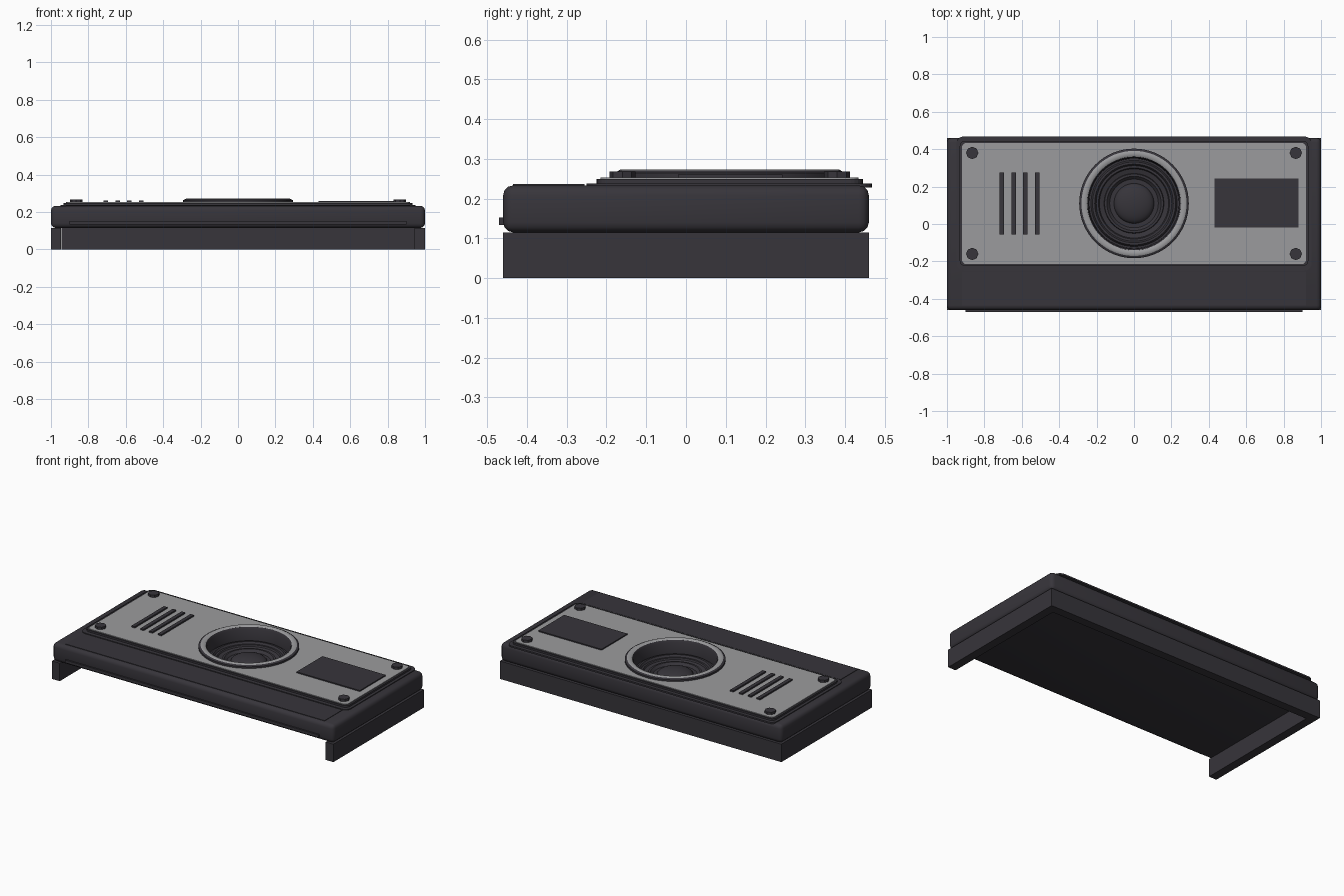
import bpy, bmesh, math
from mathutils import Matrix, Vector

cube = bpy.data.objects.get("Cube")
if cube:
    bpy.data.objects.remove(cube, do_unlink=True)


def material(name, rgb):
    m = bpy.data.materials.new(name)
    m.use_nodes = True
    m.diffuse_color = (*rgb, 1)
    bsdf = next(n for n in m.node_tree.nodes if n.type == 'BSDF_PRINCIPLED')
    bsdf.inputs["Base Color"].default_value = (*rgb, 1)
    bsdf.inputs["Roughness"].default_value = 0.6
    return m


DARK = material("charcoal", (0.038, 0.035, 0.043))
SILVER = material("brushed silver", (0.33, 0.33, 0.34))


def finish(bm, name, mat):
    bmesh.ops.recalc_face_normals(bm, faces=bm.faces)
    mesh = bpy.data.meshes.new(name)
    bm.to_mesh(mesh)
    bm.free()
    ob = bpy.data.objects.new(name, mesh)
    bpy.context.collection.objects.link(ob)
    mesh.materials.append(mat)
    return ob


def activate(ob):
    bpy.ops.object.select_all(action='DESELECT')
    ob.select_set(True)
    bpy.context.view_layer.objects.active = ob


def smooth(ob, angle=35):
    activate(ob)
    bpy.ops.object.shade_smooth_by_angle(angle=math.radians(angle))


def box(name, x, y, z, mat=DARK, bevel=0, segments=3):
    """Box from (min, max) ranges with optional rounded edges."""
    bm = bmesh.new()
    size = [b - a for a, b in (x, y, z)]
    mid = [(a + b) / 2 for a, b in (x, y, z)]
    bmesh.ops.create_cube(bm, size=1, matrix=Matrix.Translation(mid) @ Matrix.Diagonal((*size, 1)))
    if bevel:
        bmesh.ops.bevel(bm, geom=bm.edges[:], offset=bevel, segments=segments,
                        profile=0.5, affect='EDGES')
    ob = finish(bm, name, mat)
    if bevel:
        smooth(ob)
    return ob


def rounded_plate(name, half_x, y, z, radius, mat):
    """Flat plate with rounded corners."""
    bm = bmesh.new()
    steps = 5
    corners = [(half_x, y[1]), (-half_x, y[1]), (-half_x, y[0]), (half_x, y[0])]
    verts = []
    for i, (cx, cy) in enumerate(corners):
        ox = cx - math.copysign(radius, cx)
        oy = cy - radius if cy == y[1] else cy + radius
        for s in range(steps + 1):
            a = (i + s / steps) * math.pi / 2
            verts.append(bm.verts.new((ox + radius * math.cos(a), oy + radius * math.sin(a), z[0])))
    face = bm.faces.new(verts)
    top = bmesh.ops.extrude_face_region(bm, geom=[face])['geom']
    bmesh.ops.translate(bm, vec=(0, 0, z[1] - z[0]),
                        verts=[g for g in top if isinstance(g, bmesh.types.BMVert)])
    return finish(bm, name, mat)


def cylinder(name, centre, radius, z, sides, mat=DARK):
    bm = bmesh.new()
    bmesh.ops.create_cone(bm, cap_ends=True, segments=sides, radius1=radius, radius2=radius,
                          depth=z[1] - z[0],
                          matrix=Matrix.Translation((*centre, sum(z) / 2))
                          @ Matrix.Rotation(math.pi / 2, 4, 'Z'))
    return finish(bm, name, mat)


def lathe(name, centre, profile, mat):
    """Spin an (r, z) profile about a vertical axis."""
    bm = bmesh.new()
    verts = [bm.verts.new((r, 0, z)) for r, z in profile]
    edges = [bm.edges.new(pair) for pair in zip(verts, verts[1:])]
    bmesh.ops.spin(bm, geom=verts + edges, cent=(0, 0, 0), axis=(0, 0, 1),
                   angle=math.tau, steps=64)
    bmesh.ops.remove_doubles(bm, verts=bm.verts, dist=0.0001)
    bmesh.ops.translate(bm, vec=(*centre, 0), verts=bm.verts)
    ob = finish(bm, name, mat)
    # an open surface must face upwards
    up = sum(f.normal.z * f.area for f in ob.data.polygons)
    if up < 0:
        ob.data.flip_normals()
    smooth(ob)
    return ob


# Base skirt, open at the front
for side, name in ((1, "left_skirt"), (-1, "right_skirt")):
    box(name, sorted((side * 0.945, side)), (-0.46, 0.46), (0, 0.115))
box("back_skirt", (-0.945, 0.945), (0.405, 0.46), (0, 0.115))

# Main housing and stacked top plates
body = box("body", (-1, 1), (-0.46, 0.46), (0.115, 0.233), bevel=0.025)
rim = rounded_plate("rim_plate", 0.95, (-0.25, 0.468), (0.228, 0.238), 0.04, DARK)
bezel = rounded_plate("bezel", 0.932, (-0.225, 0.445), (0.238, 0.249), 0.03, DARK)
panel = rounded_plate("silver_panel", 0.92, (-0.215, 0.434), (0.245, 0.253), 0.025, SILVER)
box("front_ledge", (-0.92, 0.92), (-0.435, -0.255), (0.228, 0.236))
box("front_strip", (-0.9, 0.9), (-0.47, -0.45), (0.134, 0.152))

# Speaker well cut through the housing and plates
CENTRE = (0, 0.11)
cutter = cylinder("well_cutter", CENTRE, 0.252, (0.14, 0.4), 64)
cutter.hide_render = True
for ob in (body, rim, bezel, panel):
    mod = ob.modifiers.new("well", 'BOOLEAN')
    mod.operation = 'DIFFERENCE'
    mod.solver = 'EXACT'
    mod.object = cutter
    activate(ob)
    bpy.ops.object.modifier_apply(modifier=mod.name)
bpy.data.objects.remove(cutter, do_unlink=True)

# Speaker collar, trim ring and cone
lathe("speaker_collar", CENTRE, [(0.293, 0.25), (0.293, 0.264), (0.28, 0.27)], DARK)
lathe("speaker_ring", CENTRE, [(0.281, 0.27), (0.275, 0.273), (0.258, 0.273), (0.25, 0.268)], SILVER)
lathe("speaker_cone", CENTRE, [
    (0.25, 0.268), (0.243, 0.255), (0.24, 0.18), (0.23, 0.18), (0.222, 0.192), (0.21, 0.192),
    (0.202, 0.18), (0.19, 0.18), (0.185, 0.172), (0.16, 0.165), (0.157, 0.175), (0.145, 0.175),
    (0.13, 0.16), (0.107, 0.16)], DARK)
lathe("dust_cap", CENTRE, [(0.107 * math.cos(a), 0.16 + 0.04 * math.sin(a))
                           for a in (i * math.pi / 16 for i in range(9))], DARK)

# Corner screws
for sx in (-1, 1):
    for y, row in ((0.38, "back"), (-0.16, "front")):
        cylinder(f"{row}_{'left' if sx > 0 else 'right'}_screw", (sx * 0.865, y), 0.033, (0.25, 0.268), 8)

# Vent bars and display
for i in range(4):
    x = -0.707 + i * 0.063
    box(f"vent_bar_{i + 1}", (x - 0.012, x + 0.012), (-0.055, 0.275), (0.25, 0.262))
box("display", (0.43, 0.88), (-0.02, 0.243), (0.252, 0.26))
